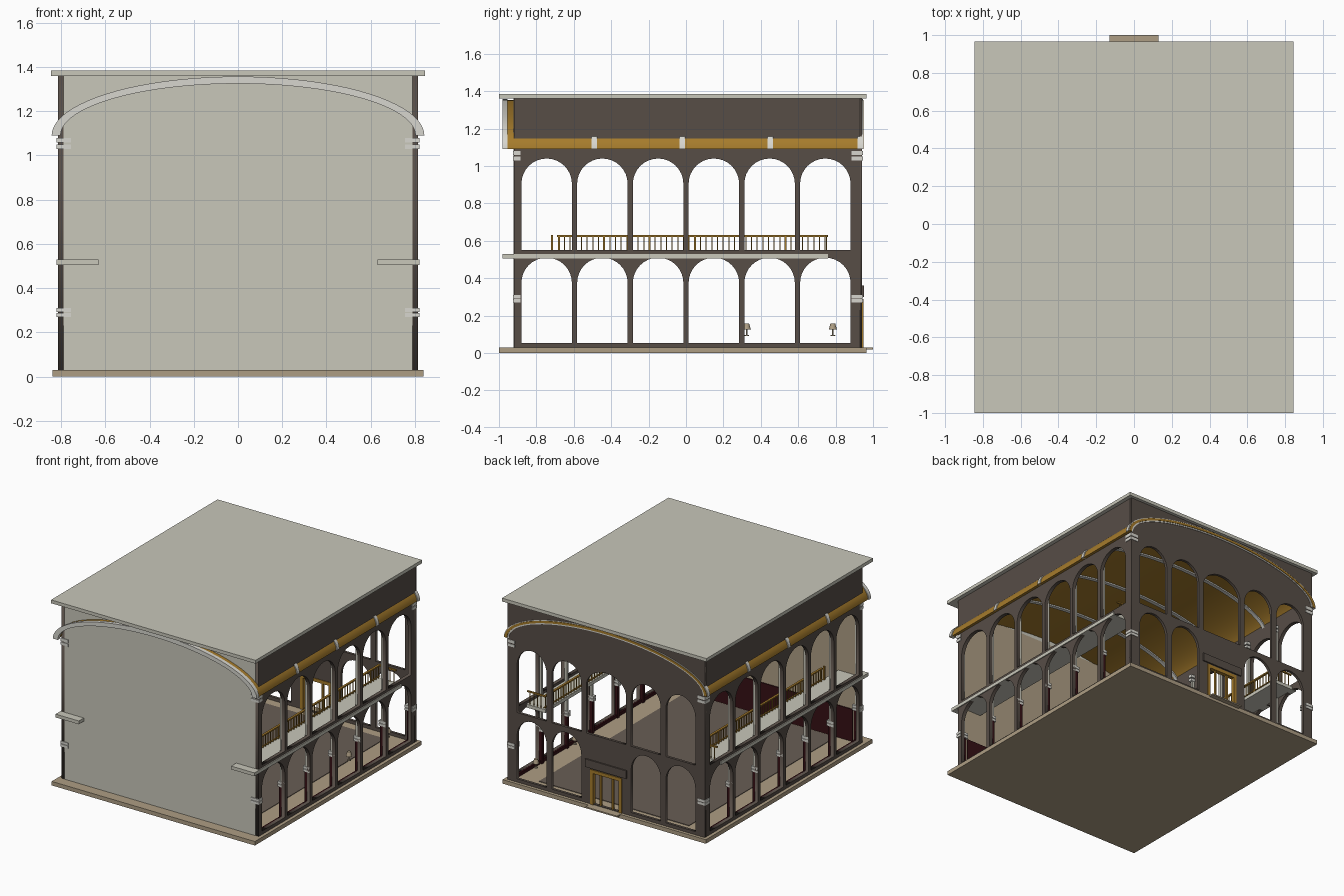
import bpy, bmesh, math
from math import pi, cos, sin

cube = bpy.data.objects.get("Cube")
if cube:
    bpy.data.objects.remove(cube, do_unlink=True)


def material(name, r, g, b):
    m = bpy.data.materials.new(name)
    m.use_nodes = True
    m.diffuse_color = (r, g, b, 1)
    for n in m.node_tree.nodes:
        if n.type == 'BSDF_PRINCIPLED':
            n.inputs["Base Color"].default_value = (r, g, b, 1)
    return m


STONE = material("pale stone", .58, .57, .49)
BROWN = material("dark brown wall", .095, .075, .062)
GOLD = material("gold", .38, .2, .025)
TAN = material("tan floor", .42, .34, .23)
RED = material("dark red", .035, .005, .007)
RUG = material("grey brown carpet", .14, .11, .09)
WHITE = material("off white trim", .68, .67, .62)


def finish(name, bm, mat):
    bmesh.ops.recalc_face_normals(bm, faces=bm.faces)
    me = bpy.data.meshes.new(name)
    bm.to_mesh(me)
    bm.free()
    me.materials.append(mat)
    ob = bpy.data.objects.new(name, me)
    bpy.context.collection.objects.link(ob)
    return ob


def add_box(bm, x0, x1, y0, y1, z0, z1):
    v = bmesh.ops.create_cube(bm, size=1)["verts"]
    bmesh.ops.scale(bm, verts=v, vec=(abs(x1 - x0), y1 - y0, z1 - z0))
    bmesh.ops.translate(bm, verts=v, vec=((x0 + x1) / 2, (y0 + y1) / 2, (z0 + z1) / 2))


def boxes(name, mat, *dims):
    bm = bmesh.new()
    for d in dims:
        add_box(bm, *d)
    return finish(name, bm, mat)


def arch(c, half, z0, top, rise=.135, n=16):
    """Outline of a round-headed opening."""
    pts = [(c - half, z0), (c + half, z0)]
    for i in range(n + 1):
        a = pi * i / n
        pts.append((c + half * cos(a), top - rise + rise * sin(a)))
    return pts


def rect(a, b, z0, z1):
    return [(a, z0), (b, z0), (b, z1), (a, z1)]


def wall(name, mat, outline, holes, thick, loc, turn):
    """Upright slab with openings, from a filled 2D curve."""
    cu = bpy.data.curves.new(name, 'CURVE')
    cu.dimensions = '2D'
    cu.fill_mode = 'BOTH'
    cu.extrude = thick / 2
    for pts in [outline] + holes:
        s = cu.splines.new('POLY')
        s.points.add(len(pts) - 1)
        for p, (u, v) in zip(s.points, pts):
            p.co = (u, v, 0, 1)
        s.use_cyclic_u = True
    cu.materials.append(mat)
    ob = bpy.data.objects.new(name, cu)
    ob.location = loc
    ob.rotation_euler = (pi / 2, 0, turn)
    bpy.context.collection.objects.link(ob)
    bpy.ops.object.select_all(action='DESELECT')
    ob.select_set(True)
    bpy.context.view_layer.objects.active = ob
    bpy.ops.object.convert(target='MESH')


def add_vault(bm, outer, inner, y0, y1, n=40):
    """Half-elliptical band swept along y; outer and inner are (half width, rise)."""
    rows = []
    for i in range(n + 1):
        a = pi * i / n
        rows.append([bm.verts.new((w * cos(a), y, 1.09 + h * sin(a)))
                     for (w, h), y in ((outer, y0), (outer, y1), (inner, y1), (inner, y0))])
    for p, q in zip(rows, rows[1:]):
        for k in range(4):
            m = (k + 1) % 4
            bm.faces.new((p[k], p[m], q[m], q[k]))
    bm.faces.new(rows[0])
    bm.faces.new(rows[-1][::-1])


def smooth(ob):
    bpy.ops.object.select_all(action='DESELECT')
    ob.select_set(True)
    bpy.context.view_layer.objects.active = ob
    bpy.ops.object.shade_smooth_by_angle(angle=math.radians(30))


# Base, step, carpet and roof
boxes("base", TAN, (-.84, .84, -1, .965, 0, .03))
boxes("back_step", TAN, (-.13, .13, .96, 1, .02, .03))
boxes("carpet", RUG, (-.62, .62, -.88, .85, .03, .034))
boxes("roof", STONE, (-.845, .845, -1, .965, 1.36, 1.385))

# Side arcades
PITCH = .298
centres = [-.745 + PITCH * i for i in range(6)]
side_holes = [arch(c, .135, z0, top) for c in centres for z0, top in ((.055, .51), (.55, 1.04))]
for name, s in (("left", 1), ("right", -1)):
    wall(name + "_arcade", BROWN, rect(-.919, .93, .03, 1.36), side_holes, .027,
         (s * .8015, 0, 0), pi / 2)

# Back wall with arches and doorway
back_holes = [arch(c, .122, z0, top) for c in (-.615, -.328, .328, .615)
              for z0, top in ((.055, .51), (.55, 1.04))]
back_holes += [arch(0, .165, .55, 1.04), rect(-.13, .13, .035, .29)]
wall("back_wall", BROWN, rect(-.815, .815, .03, 1.36), back_holes, .02, (0, .932, 0), 0)
boxes("door_canopy", BROWN, (-.17, .17, .935, .952, .30, .36))
boxes("door_frame", GOLD,
      *[(x - .012, x + .012, .918, .948, .03, .29) for x in (-.118, .118)],
      *[(x - .006, x + .006, .925, .94, .03, .27) for x in (-.05, .05)],
      (-.13, .13, .918, .948, .265, .29))

# Front wall, its inner lining and red dado
boxes("front_wall", STONE, (-.79, .79, -.921, -.905, .03, 1.36))
boxes("front_lining", TAN, (-.787, .787, -.905, -.899, .03, 1.3))
boxes("front_dado", RED, (-.75, .75, -.899, -.892, .03, .27))

# Barrel vault and ribs
bm = bmesh.new()
add_vault(bm, (.836, .262), (.815, .245), -.98, .95)
smooth(finish("barrel_vault", bm, GOLD))
bm = bmesh.new()
for y in (-.968, -.49, -.02, .45, .932):
    add_vault(bm, (.843, .267), (.803, .235), y - .014, y + .014)
smooth(finish("vault_ribs", bm, WHITE))

# Wall columns with capitals, mirrored on both sides
col_y = [-.905] + [c + PITCH / 2 for c in centres[:-1]] + [.915]
red, pale, caps = [], [], []
for s in (-1, 1):
    for y in col_y:
        red.append((s * .765, s * .79, y - .012, y + .012, .03, .27))
        pale.append((s * .77, s * .79, y - .01, y + .01, .31, .505))
        pale.append((s * .77, s * .79, y - .01, y + .01, .53, 1.03))
        poke = .82 if abs(y) > .9 else .813
        d = .021 if y < -.9 else (.03 if y > .9 else .014)
        for z0, z1 in ((.27, .288), (.292, .31), (1.03, 1.05), (1.058, 1.08)):
            caps.append((s * .755, s * poke, y - d, y + d, z0, z1))
    red.append((s * .775, s * .788, -.89, .92, .03, .054))
boxes("lower_columns", RED, *red)
boxes("upper_columns", STONE, *pale)
boxes("capitals", WHITE, *caps)

# Balconies and railings
boxes("balconies", STONE, *[(s * .63, s * .822, -.98, .76, .505, .53) for s in (-1, 1)])
rails = []
for s in (-1, 1):
    rails.append((s * .632, s * .648, -.69, .76, .62, .63))
    rails.append((s * .635, s * .645, -.69, .76, .54, .546))
    rails.append((s * .64, s * .785, .745, .757, .62, .63))
    rails.append((s * .634, s * .646, -.722, -.712, .53, .632))
    for i in range(48):
        y = -.68 + .0303 * i
        w = .005 if i % 8 == 0 else .0025
        rails.append((s * (.64 - w), s * (.64 + w), y - w, y + w, .53, .622))
    for i in range(4):
        x = .67 + .03 * i
        rails.append((s * x, s * (x + .005), .748, .753, .53, .622))
boxes("balcony_railings", GOLD, *rails)

# Small lamps
for n, y in enumerate((.325, .785)):
    bm = bmesh.new()
    for r1, r2, z0, z1 in ((.014, .012, .09, .096), (.004, .004, .096, .125), (.022, .013, .125, .157)):
        v = bmesh.ops.create_cone(bm, cap_ends=True, segments=12, radius1=r1, radius2=r2,
                                  depth=z1 - z0)["verts"]
        bmesh.ops.translate(bm, verts=v, vec=(.69, y, (z0 + z1) / 2))
    finish("lamp_%d" % (n + 1), bm, TAN)
